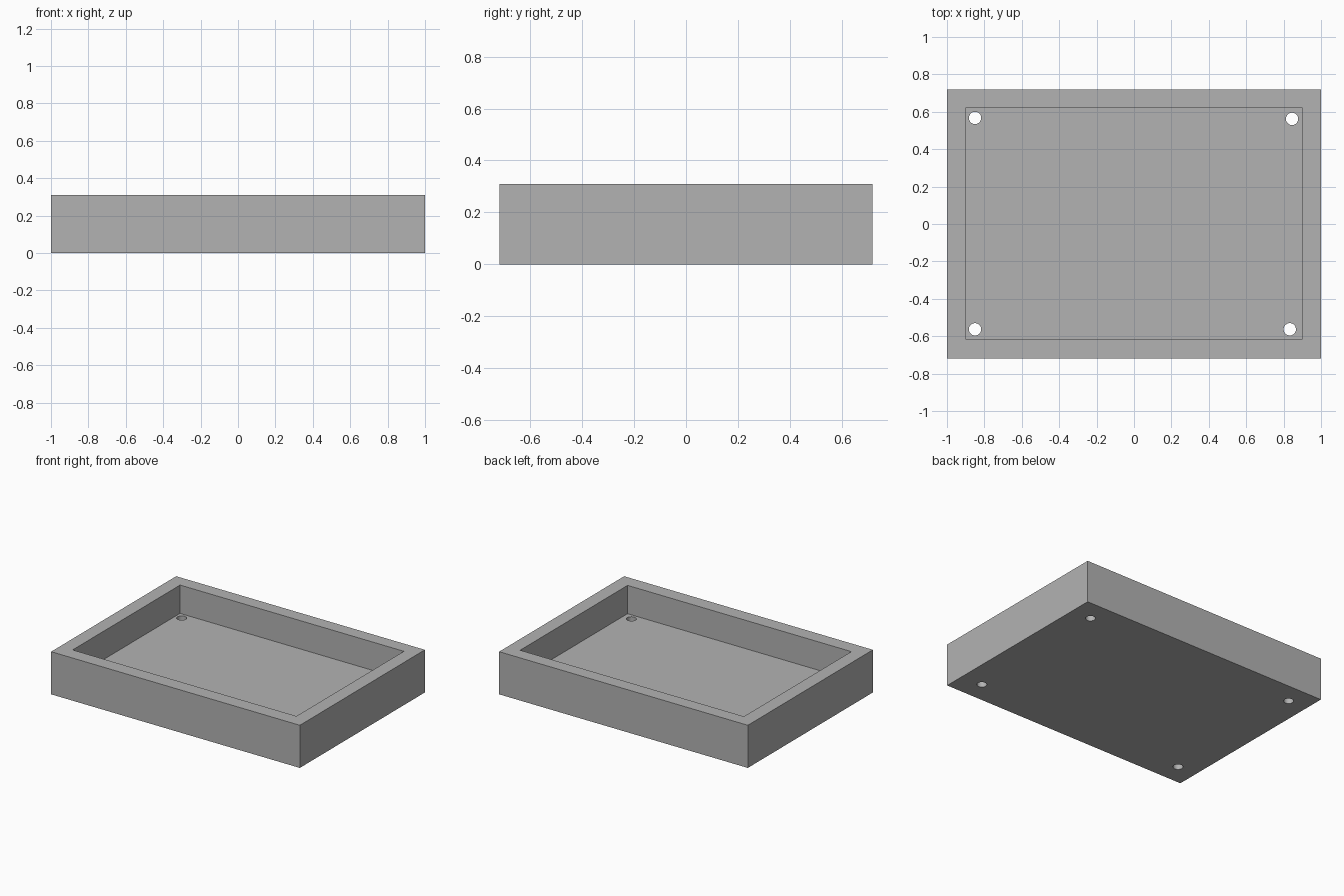
import bpy

cube = bpy.data.objects.get("Cube")
if cube:
    bpy.data.objects.remove(cube, do_unlink=True)

WIDTH, DEPTH, HEIGHT = 2.0, 1.436, 0.31
BASE_TOP = 0.104

grey = bpy.data.materials.new("plain grey")
grey.use_nodes = True
colour = (0.45, 0.45, 0.45, 1)
grey.diffuse_color = colour
grey.node_tree.nodes["Principled BSDF"].inputs["Base Color"].default_value = colour


def box(name, size, centre):
    bpy.ops.mesh.primitive_cube_add(size=1, location=centre)
    obj = bpy.context.object
    obj.name = name
    obj.scale = size
    bpy.ops.object.transform_apply(location=False, rotation=False, scale=True)
    obj.data.materials.append(grey)
    return obj


def cut(target, cutter):
    cutter.hide_render = True
    mod = target.modifiers.new("cut", "BOOLEAN")
    mod.operation = "DIFFERENCE"
    mod.solver = "EXACT"
    mod.object = cutter
    bpy.context.view_layer.objects.active = target
    bpy.ops.object.modifier_apply(modifier=mod.name)
    bpy.data.objects.remove(cutter, do_unlink=True)


# Flat base plate with a round hole near each corner
base = box("base_plate", (WIDTH, DEPTH, BASE_TOP), (0, 0, BASE_TOP / 2))
for x, y in ((-0.85, 0.567), (0.845, 0.562), (-0.85, -0.563), (0.833, -0.563)):
    bpy.ops.mesh.primitive_cylinder_add(vertices=32, radius=0.033, depth=0.4,
                                        location=(x, y, BASE_TOP / 2))
    drill = bpy.context.object
    drill.data.materials.append(grey)
    cut(base, drill)

# Rectangular wall frame standing on the plate
wall_height = HEIGHT - BASE_TOP
middle = BASE_TOP + wall_height / 2
frame = box("wall_frame", (WIDTH, DEPTH, wall_height), (0, 0, middle))
cut(frame, box("frame_opening", (1.8, 1.234, 1), (0, 0.003, middle)))

# Smooth hole walls with crisp edges
bpy.ops.object.select_all(action="DESELECT")
base.select_set(True)
bpy.context.view_layer.objects.active = base
bpy.ops.object.shade_smooth_by_angle()
